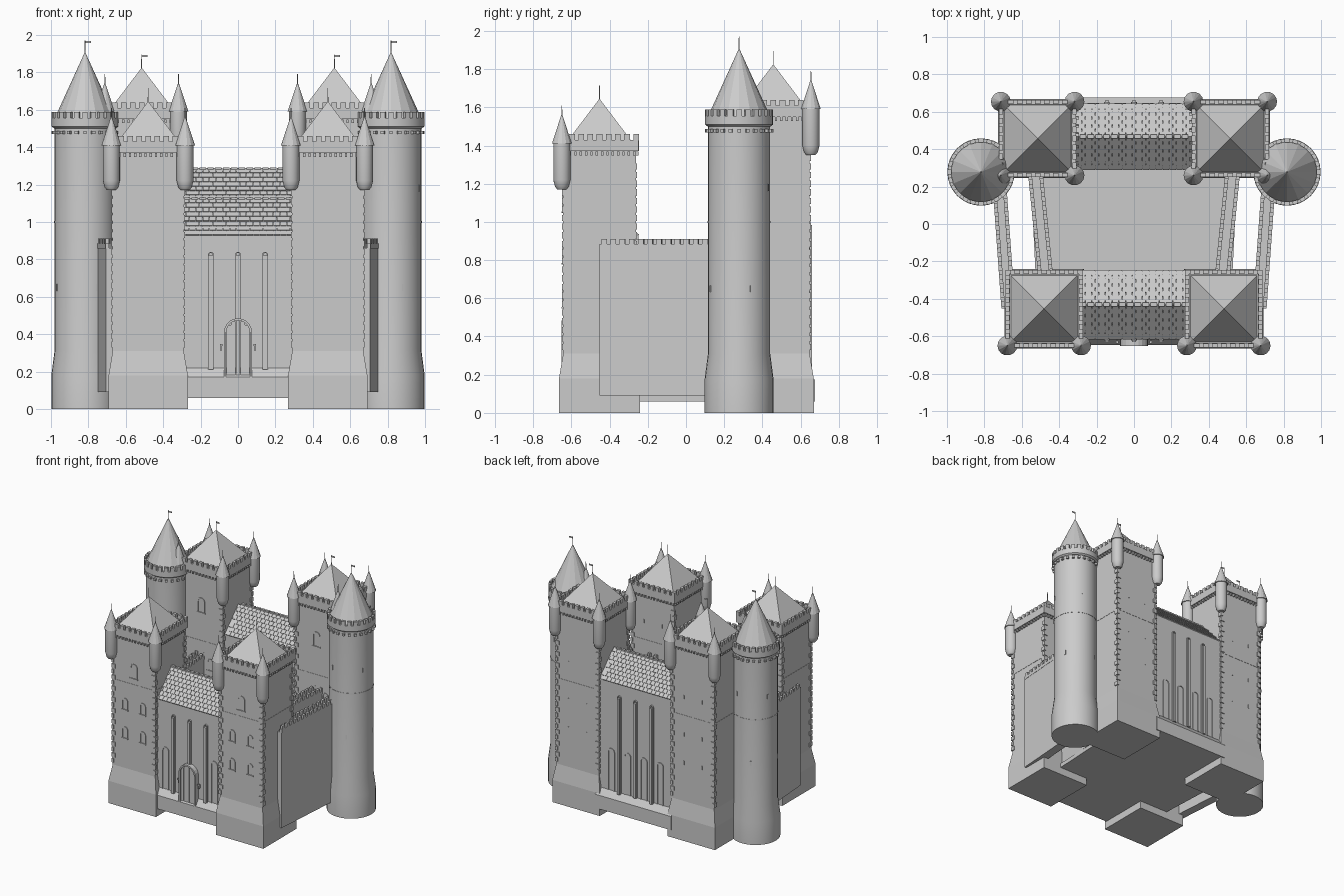
import bpy, bmesh, math
from mathutils import Matrix, Vector

if "Cube" in bpy.data.objects:
    bpy.data.objects.remove(bpy.data.objects["Cube"])

def finish(bm, name, smooth=None):
    bmesh.ops.recalc_face_normals(bm, faces=bm.faces)
    me = bpy.data.meshes.new(name)
    bm.to_mesh(me)
    bm.free()
    ob = bpy.data.objects.new(name, me)
    bpy.context.collection.objects.link(ob)
    if smooth:
        bpy.context.view_layer.objects.active = ob
        ob.select_set(True)
        bpy.ops.object.shade_smooth_by_angle(angle=math.radians(smooth))
        ob.select_set(False)
    return ob

def box(bm, c, size, rz=0, rx=0):
    m = (Matrix.Translation(c) @ Matrix.Rotation(rz, 4, 'Z')
         @ Matrix.Rotation(rx, 4, 'X') @ Matrix.Diagonal((*size, 1)))
    bmesh.ops.create_cube(bm, size=1, matrix=m)

def lathe(bm, x, y, prof, n):
    """Stack of rings (radius, z); n = 4 gives an axis-aligned square of that half width."""
    k, off = (math.sqrt(2), math.pi / 4) if n == 4 else (1, 0)
    rings = []
    for r, z in prof:
        if r == 0:
            rings.append([bm.verts.new((x, y, z))] * n)
        else:
            rings.append([bm.verts.new((x + r * k * math.cos(off + math.tau * i / n),
                                        y + r * k * math.sin(off + math.tau * i / n), z))
                          for i in range(n)])
    for a, b in zip(rings, rings[1:]):
        for i in range(n):
            j = (i + 1) % n
            vs = [a[i], a[j], b[j], b[i]]
            bm.faces.new(list(dict.fromkeys(vs)))
    for ring, (r, z) in ((rings[0], prof[0]), (rings[-1], prof[-1])):
        if r:
            bm.faces.new(ring)

def prism(bm, pts, axis_vec, origin=(0, 0, 0)):
    a = [bm.verts.new(Vector(origin) + Vector(p)) for p in pts]
    f = bm.faces.new(a)
    g = bmesh.ops.extrude_face_region(bm, geom=[f])
    bm.faces.new(a) if not f.is_valid else None
    bmesh.ops.translate(bm, vec=axis_vec, verts=[v for v in g['geom'] if isinstance(v, bmesh.types.BMVert)])

def arch(bm, x, y, z0, z1, w, t, d):
    """Arched frame standing proud on both sides of plane y."""
    def curve(h, yy, top):
        pts = [(x - h, yy, z0)]
        pts += [(x - h * math.cos(math.pi * i / 10), yy, top - h + h * math.sin(math.pi * i / 10))
                for i in range(11)]
        return [bm.verts.new(p) for p in pts + [(x + h, yy, z0)]]
    h = w / 2
    loops = [curve(h, y - d, z1), curve(h - t, y - d, z1 - t), curve(h - t, y + d, z1 - t), curve(h, y + d, z1)]
    for a, b in zip(loops, loops[1:] + loops[:1]):
        for i in range(len(a) - 1):
            bm.faces.new((a[i], a[i + 1], b[i + 1], b[i]))
    for e in (0, -1):
        bm.faces.new([l[e] for l in loops])

def pole(bm, x, y, z, h, flag=True):
    lathe(bm, x, y, [(.003, z - .02), (.002, z + h)], 6)
    if flag:
        box(bm, (x + .016, y, z + h - .008), (.03, .002, .012))

def square_tower(label, x, y, dz, corners):
    top = 1.37 + dz
    bm = bmesh.new()
    lathe(bm, x, y, [(.212, 0), (.212, .18), (.19, .31), (.19, top + .04)], 4)
    lathe(bm, x, y, [(.192, .995), (.192, 1.005)], 4)
    finish(bm, label + "_body")
    # corner stones
    bm = bmesh.new()
    for sx in (-1, 1):
        for sy in (-1, 1):
            for i in range(int((top - .36) / .045)):
                a, b = (.034, .02) if i % 2 else (.02, .034)
                box(bm, (x + sx * (.197 - a / 2), y + sy * (.197 - b / 2), .345 + i * .045), (a, b, .032))
    finish(bm, label + "_quoins")
    # parapet rim, merlons and corbels
    bm = bmesh.new()
    for k in range(4):
        ang = k * math.pi / 2
        R = Matrix.Rotation(ang, 3, 'Z')
        def put(u, v, z, size):
            p = R @ Vector((u, v, 0))
            box(bm, (x + p.x, y + p.y, z), size, ang)
        put(.012, -.194, top + .03, (.386, .024, .06))
        for i in range(9):
            put(-.192 + i * .048, -.196, top + .073, (.03, .022, .032))
        for i in range(14):
            put(-.182 + i * .028, -.194, top - .012, (.012, .018, .02))
    finish(bm, label + "_parapet")
    # pyramid roof
    bm = bmesh.new()
    lathe(bm, x, y, [(.182, top + .035), (0, top + .275)], 4)
    pole(bm, x, y, top + .275, .07, dz > 0)
    finish(bm, label + "_roof")
    # corner turrets
    b1, b2 = bmesh.new(), bmesh.new()
    for cx, cy in corners:
        tx, ty = x + cx * .197, y + cy * .197
        lathe(b1, tx, ty, [(.024, 1.17 + dz), (.036, 1.185 + dz), (.045, 1.22 + dz), (.045, 1.42 + dz)], 20)
        lathe(b2, tx, ty, [(.053, 1.41 + dz), (0, 1.57 + dz)], 14)
        pole(b2, tx, ty, 1.57 + dz, .04, False)
    finish(b1, label + "_turrets", 35)
    finish(b2, label + "_turret_caps")
    # windows on the front face, slits on the back
    bm = bmesh.new()
    arch(bm, x, y - .19, 1.05 + dz, 1.17 + dz, .066, .009, .005)
    box(bm, (x, y - .192, 1.05 + dz), (.075, .012, .008))
    for u in (-.08, .08):
        for z in (.55, .78):
            arch(bm, x + u, y - .19, z, z + .095, .052, .008, .005)
            box(bm, (x + u, y - .192, z), (.06, .012, .008))
        for z in (.62, .85, 1.15):
            box(bm, (x + u, y + .19, z), (.008, .006, .03))
    finish(bm, label + "_windows")

def round_tower(label, x, y):
    bm = bmesh.new()
    lathe(bm, x, y, [(.18, 0), (.18, .18), (.163, .31), (.163, 1.52)], 32)
    lathe(bm, x, y, [(.165, .995), (.165, 1.005)], 32)
    lathe(bm, x, y, [(.165, 1.5), (.178, 1.51), (.178, 1.555), (.15, 1.555)], 32)
    finish(bm, label + "_body", 30)
    bm = bmesh.new()
    for i in range(24):
        a = math.tau * i / 24
        c, s = math.cos(a), math.sin(a)
        box(bm, (x + c * .168, y + s * .168, 1.57), (.02, .028, .035), a)
        box(bm, (x + c * .168, y + s * .168, 1.478), (.022, .018, .018), a)
    for i in range(8):
        a = math.tau * (i + .5) / 8
        box(bm, (x + .163 * math.cos(a), y + .163 * math.sin(a), (.65, 1.18)[i % 2]), (.006, .01, .036), a)
    finish(bm, label + "_merlons_and_slits")
    bm = bmesh.new()
    lathe(bm, x, y, [(.162, 1.555), (0, 1.91)], 16)
    pole(bm, x, y, 1.91, .06)
    finish(bm, label + "_cone_roof")

def hall(label, y0, y1, out, eave, ridge):
    yc, hx = (y0 + y1) / 2, .34
    face = y0 if out < 0 else y1
    bm = bmesh.new()
    prism(bm, [(-hx, y0, .06), (-hx, y1, .06), (-hx, y1, eave), (-hx, yc, ridge - .012), (-hx, y0, eave)], (2 * hx, 0, 0))
    # plinth with sloped top
    o = face + out * .036
    prism(bm, [(-hx, face, .06), (-hx, o, .06), (-hx, o, .17), (-hx, face, .22)], (2 * hx, 0, 0))
    finish(bm, label + "_hall")
    # shingles laid in staggered rows
    bm = bmesh.new()
    rise, run, rows = ridge - eave, (y1 - y0) / 2, 8
    L, tilt = math.hypot(rise, run), math.atan2(rise, run)
    for s in (-1, 1):
        for r in range(rows):
            t = (r + .5) / rows
            for i in range(17):
                u = -.288 + i * .036 + (.009 if r % 2 else -.009)
                box(bm, (u, yc + s * run * (1 - t), eave + rise * t), (.034, L / rows * 1.1, .008), 0, -s * (tilt - .12))
    for i in range(14):
        box(bm, (-.273 + i * .042, yc, ridge), (.034, .02, .012))
    finish(bm, label + "_shingles")
    # pilasters and lancets
    bm = bmesh.new()
    low = .48 if out < 0 else .22
    for x in (-.145, 0, .145):
        z0 = low if x == 0 else .21
        box(bm, (x, face + out * .008, (z0 + .82 + eave - .93) / 2), (.02, .024, .82 + eave - .93 - z0))
        arch(bm, x, face, z0, .84 + eave - .93, .03, .006, .012)
    for x in (-.218, -.073, .073, .218):
        if out > 0 or abs(x) > .1:
            arch(bm, x, face, .22, .56, .06, .008, .006)
    finish(bm, label + "_pilasters")

def curtain(label, p0, p1, w):
    a, b = Vector(p0), Vector(p1)
    d = b - a
    ang, L, m = math.atan2(d.y, d.x), d.length, (a + b) / 2
    n = Vector((-d.y, d.x)) / L
    bm = bmesh.new()
    box(bm, (m.x, m.y, .475), (L, w, .77), ang)
    for s in (-1, 1):
        e = n * s * (w / 2 - .008)
        box(bm, (m.x + e.x, m.y + e.y, .872), (L, .02, .026), ang)
        k = int(L / .045)
        for i in range(k):
            p = a + d * (i + .5) / k + e
            box(bm, (p.x, p.y, .896), (.028, .02, .03), ang)
    finish(bm, label)

# towers, mirrored left and right
for s, side in ((-1, "left"), (1, "right")):
    square_tower("front_tower_" + side, s * .48, -.453, 0, [(-1, -1), (1, -1)])
    square_tower("rear_tower_" + side, s * .515, .457, .18, [(-1, -1), (1, -1), (-1, 1), (1, 1)])
    round_tower("round_tower_" + side, s * .818, .278)
    curtain("outer_wall_" + side, (s * .672, -.45), (s * .72, .22), .07)
    curtain("inner_wall_" + side, (s * .472, -.28), (s * .53, .30), .075)

# halls between the towers
hall("front", -.612, -.25, -1, .93, 1.125)
hall("rear", .295, .64, 1, 1.095, 1.285)

# courtyard slab
bm = bmesh.new()
prism(bm, [(-.51, -.6, .06), (.51, -.6, .06), (.57, .62, .06), (-.57, .62, .06)], (0, 0, .035))
finish(bm, "courtyard_floor")

# gate with planks, step and wall torches
bm = bmesh.new()
arch(bm, 0, -.63, .17, .485, .15, .012, .022)
for i in range(5):
    x = -.05 + i * .025
    h = .41 + math.sqrt(max(0, .063 ** 2 - x * x)) - .17
    box(bm, (x, -.625, .17 + h / 2), (.023, .03, h))
for s in (-1, 1):
    box(bm, (s * .09, -.622, .325), (.006, .02, .03))
    box(bm, (s * .09, -.632, .342), (.014, .014, .01))
finish(bm, "gate")
